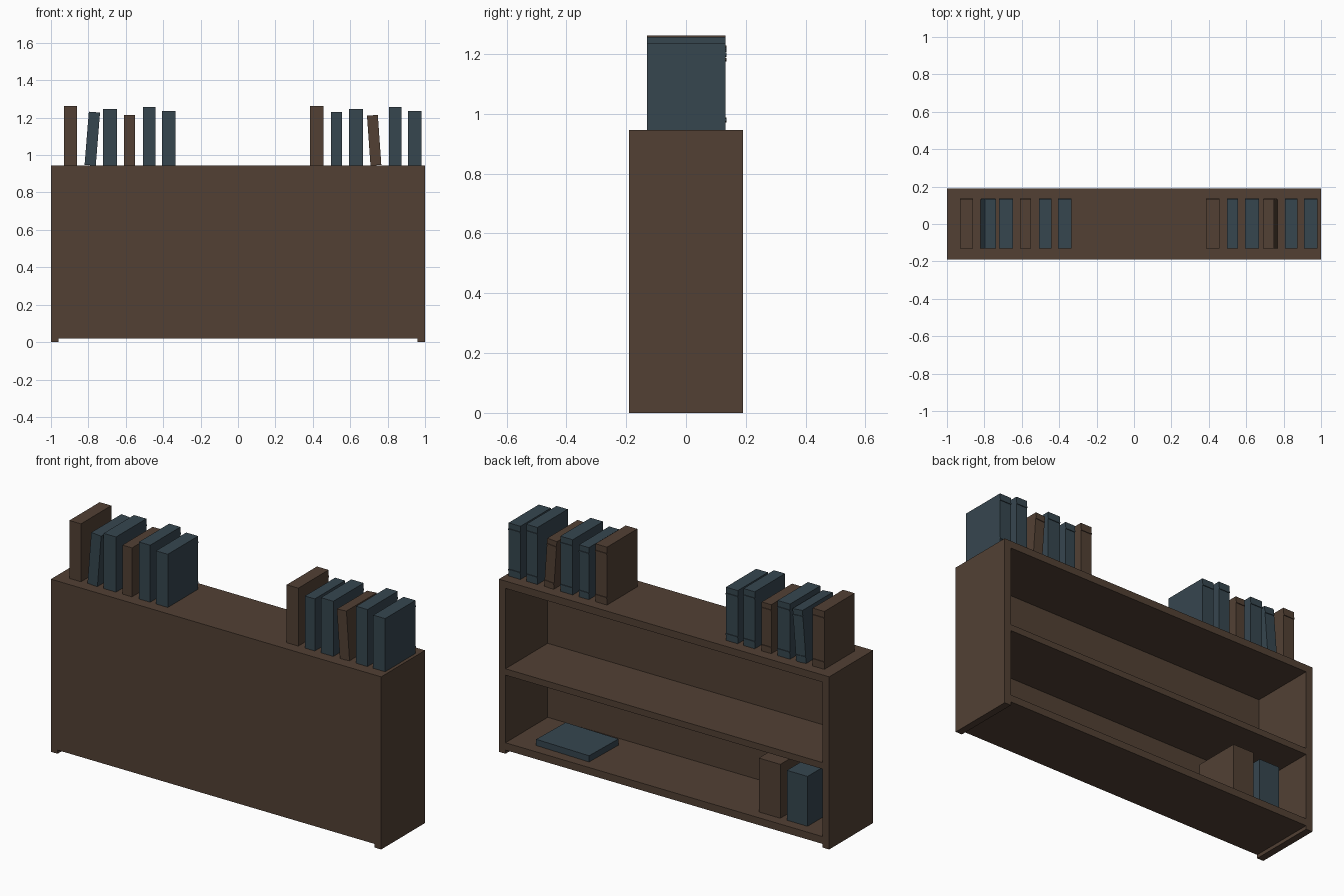
import bpy, math
from mathutils import Matrix, Vector

if "Cube" in bpy.data.objects:
    bpy.data.objects.remove(bpy.data.objects["Cube"])


def material(name, rgb):
    m = bpy.data.materials.new(name)
    m.diffuse_color = (*rgb, 1)
    m.use_nodes = True
    m.node_tree.nodes["Principled BSDF"].inputs["Base Color"].default_value = m.diffuse_color
    return m


BROWN = material("dark brown wood", (0.0844, 0.0513, 0.0343))
BLUE = material("slate blue cover", (0.0369, 0.0612, 0.0782))


def box(name, x, y, z, mat, pivot_rot=None):
    """Box from ranges; optional (pivot, angle, axis) rotation."""
    bpy.ops.mesh.primitive_cube_add(size=1)
    o = bpy.context.object
    o.name = name
    c = Vector([(r[0] + r[1]) / 2 for r in (x, y, z)])
    s = [r[1] - r[0] for r in (x, y, z)]
    m = Matrix.Translation(c) @ Matrix.Diagonal((*s, 1))
    if pivot_rot:
        p, angle, axis = pivot_rot
        p = Vector(p)
        m = Matrix.Translation(p) @ Matrix.Rotation(angle, 4, axis) @ Matrix.Translation(-p) @ m
    o.data.transform(m)
    o.data.materials.append(mat)
    return o


# Cabinet carcass: closed front (-y), open at the back (+y)
TOP, Y = 0.945, 0.19
for side, s in (("left", -1), ("right", 1)):
    box(f"{side}_side_panel", sorted((s * 0.96, s * 1.0)), (-Y, Y), (0, TOP), BROWN)
for name, z in (("bottom_shelf", (0.02, 0.06)),
                ("middle_shelf", (0.43, 0.465)),
                ("top_board", (0.905, TOP))):
    box(name, (-0.96, 0.96), (-Y, Y), z, BROWN)
box("closed_panel", (-0.96, 0.96), (-Y, -Y + 0.015), (0.06, 0.905), BROWN)

# Two rows of books on top, each with two raised spine bands
WIDTHS = (0.07, 0.06, 0.075, 0.058, 0.068, 0.072)
HEIGHTS = (0.317, 0.285, 0.302, 0.268, 0.312, 0.291)
ROWS = (("left", -0.895, (0, 0.08, 0, 0, 0, 0), (0, 3)),
        ("right", 0.421, (0, 0, 0, -0.07, 0, 0), (0, 3)))
for row, start, tilts, brown in ROWS:
    for i, (w, h, t) in enumerate(zip(WIDTHS, HEIGHTS, tilts)):
        cx = start + 0.105 * i + (0.011 if t > 0 else -0.008 if t < 0 else 0)
        mat = BROWN if i in brown else BLUE
        rot = ((cx, 0, TOP + h / 2), t, 'Y')
        name = f"{row}_book_{i + 1}"
        box(name, (cx - w / 2, cx + w / 2), (-0.13, 0.132), (TOP, TOP + h), mat, rot)
        for k, f in enumerate((0.12, 0.88)):
            zc = TOP + h * f
            box(f"{name}_band_{k + 1}", (cx - w / 2, cx + w / 2), (0.13, 0.136),
                (zc - 0.004, zc + 0.004), mat, rot)

# Books on the bottom shelf
box("flat_book", (0.488, 0.814), (-0.113, 0.133), (0.06, 0.094), BLUE,
    ((0.65, 0.01, 0.06), -0.025, 'Z'))
box("shelf_book_brown", (-0.665, -0.535), (-0.13, 0.134), (0.06, 0.355), BROWN)
box("shelf_book_blue", (-0.83, -0.705), (-0.13, 0.134), (0.06, 0.333), BLUE)
